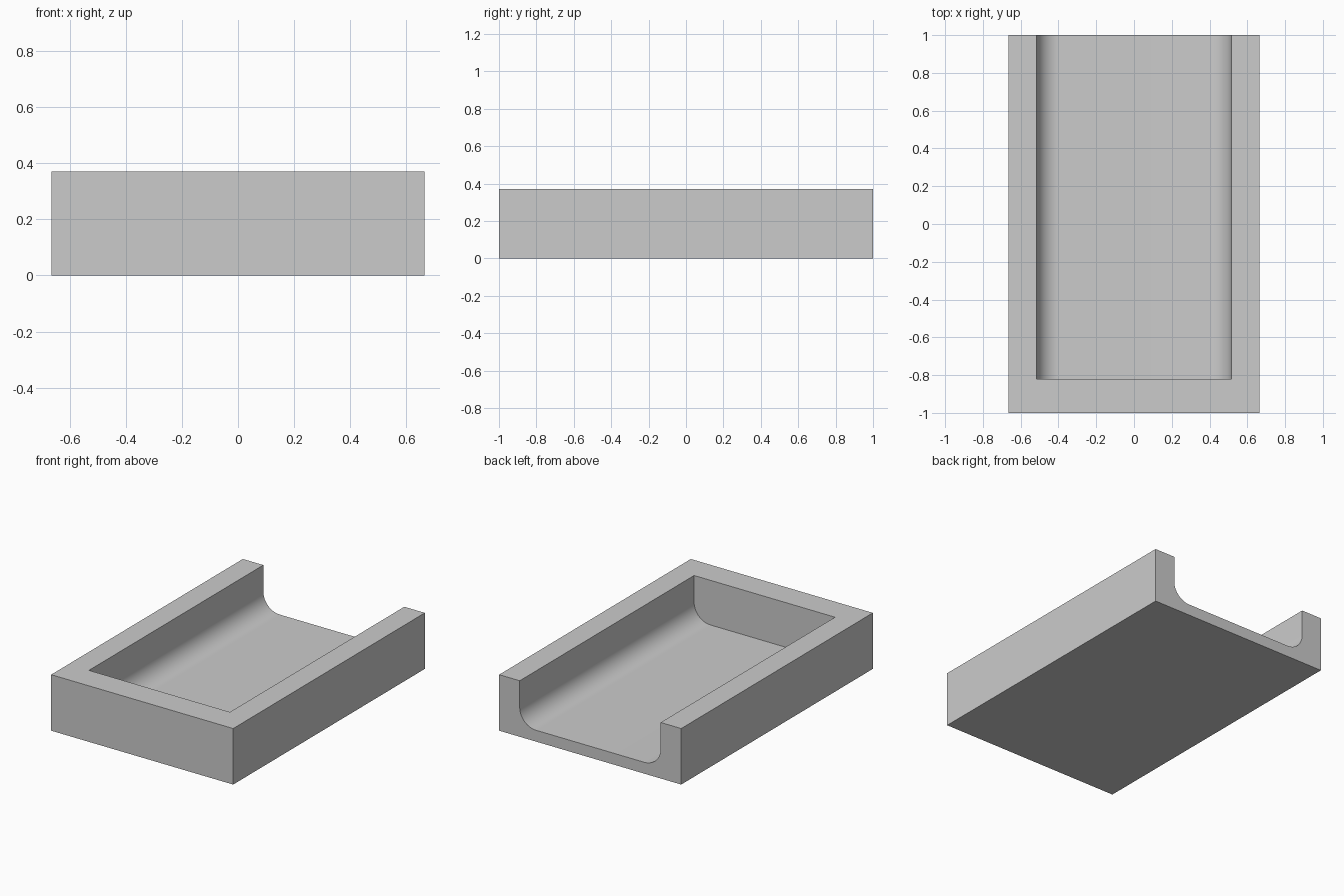
import bpy, bmesh
from math import cos, sin, pi

if "Cube" in bpy.data.objects:
    bpy.data.objects.remove(bpy.data.objects["Cube"])

W, H = 0.665, 0.37            # half width, height
IN, FLOOR, R = 0.515, 0.075, 0.12   # channel half width, floor height, fillet radius
FRONT, WALL, BACK = -1.0, -0.82, 1.0
N = 16

# channel section: down the left wall, round fillet, floor, mirrored on the right
left = [(-IN, H)] + [(-IN + R - R * cos(a), FLOOR + R - R * sin(a))
                     for a in (i * pi / 2 / N for i in range(N + 1))]
channel = left + [(-x, z) for x, z in reversed(left)]
outer = [(W, H), (W, 0), (-W, 0), (-W, H)]

bm = bmesh.new()


def row(points, y):
    return [bm.verts.new((x, y, z)) for x, z in points]


inner_end, inner_back = row(channel, WALL), row(channel, BACK)
out_front, out_back = row(outer, FRONT), row(outer, BACK)

# channel surface and its end wall
for i in range(len(channel) - 1):
    bm.faces.new((inner_end[i], inner_end[i + 1], inner_back[i + 1], inner_back[i]))
bm.faces.new(inner_end)

# outer sides, bottom, front and U-shaped back
for i in range(3):
    bm.faces.new((out_front[i], out_front[i + 1], out_back[i + 1], out_back[i]))
bm.faces.new(out_front)
bm.faces.new(inner_back + out_back)

# U-shaped top rim
bm.faces.new((out_back[3], inner_back[0], inner_end[0], inner_end[-1],
              inner_back[-1], out_back[0], out_front[0], out_front[3]))

bmesh.ops.recalc_face_normals(bm, faces=bm.faces)
mesh = bpy.data.meshes.new("open_tray")
bm.to_mesh(mesh)
bm.free()

tray = bpy.data.objects.new("open_tray", mesh)
bpy.context.collection.objects.link(tray)
bpy.context.view_layer.objects.active = tray
tray.select_set(True)
bpy.ops.object.shade_smooth_by_angle(angle=pi / 6)
